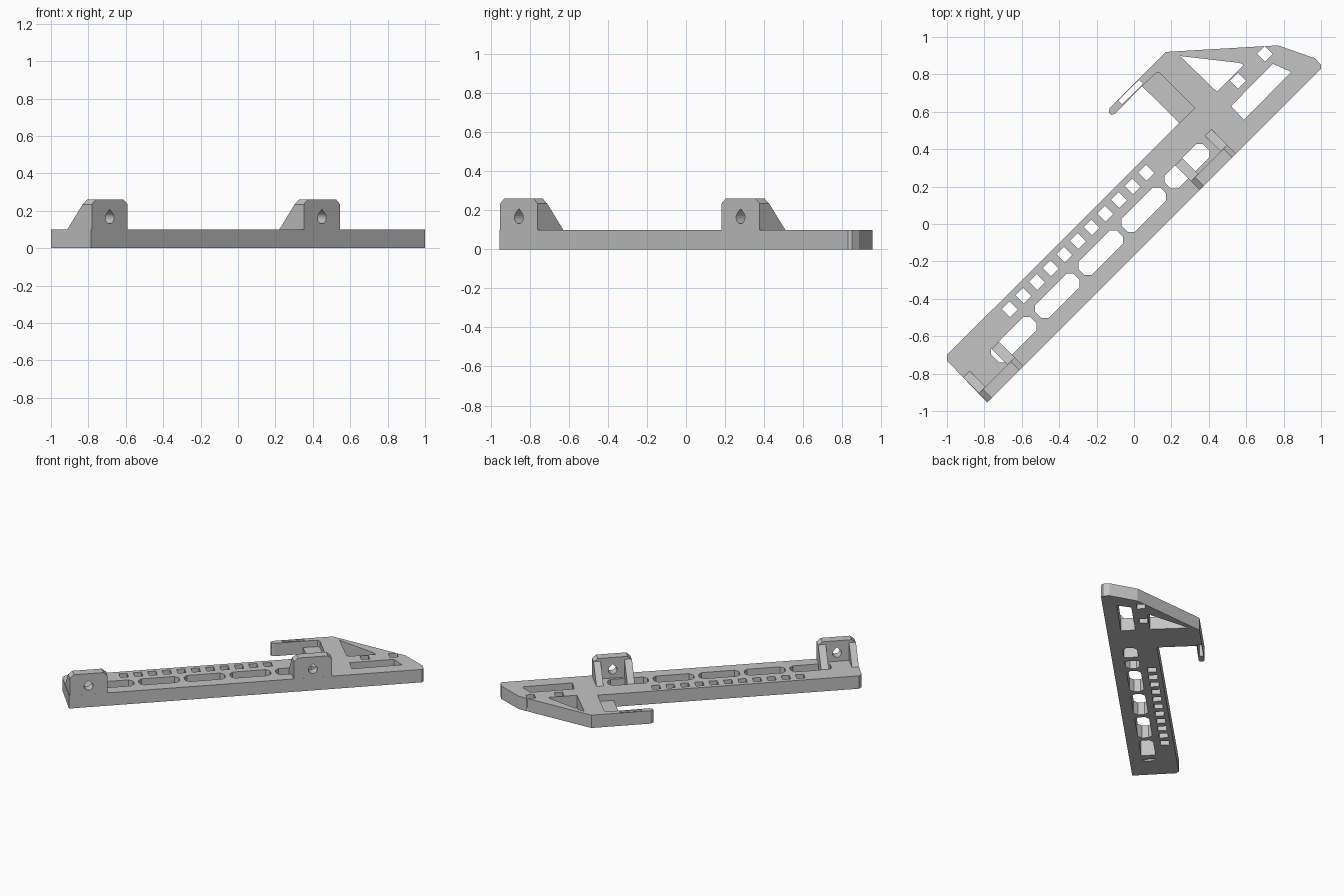
import bpy, bmesh, math
from mathutils import Matrix, Vector

if "Cube" in bpy.data.objects:
    bpy.data.objects.remove(bpy.data.objects["Cube"])

R2 = math.sqrt(2)
TOP = 0.10          # plate thickness
EDGE = -0.12        # long outer edge of the rail, in rail coordinates
TURN = Matrix.Rotation(math.radians(45), 4, 'Z')   # rail coordinates -> world

grey = bpy.data.materials.new("grey plastic")
grey.diffuse_color = (0.55, 0.55, 0.55, 1)
grey.use_nodes = True
grey.node_tree.nodes["Principled BSDF"].inputs["Base Color"].default_value = grey.diffuse_color


def prism(bm, ring, shift):
    """Closed prism from a planar ring of 3D points swept by a vector."""
    a = [bm.verts.new(p) for p in ring]
    b = [bm.verts.new(Vector(p) + Vector(shift)) for p in ring]
    bm.faces.new(a)
    bm.faces.new(b[::-1])
    for i in range(len(a)):
        j = (i + 1) % len(a)
        bm.faces.new((a[j], a[i], b[i], b[j]))


def finish(bm, name):
    bmesh.ops.recalc_face_normals(bm, faces=bm.faces[:])
    me = bpy.data.meshes.new(name)
    bm.to_mesh(me)
    bm.free()
    me.materials.append(grey)
    ob = bpy.data.objects.new(name, me)
    bpy.context.collection.objects.link(ob)
    return ob


def cut(ob, cutter):
    mod = ob.modifiers.new("cut", 'BOOLEAN')
    mod.operation = 'DIFFERENCE'
    mod.solver = 'EXACT'
    mod.object = cutter
    bpy.context.view_layer.objects.active = ob
    bpy.ops.object.modifier_apply(modifier=mod.name)
    bpy.data.objects.remove(cutter)


def rail(u, v):
    """Rail coordinates to world x, y."""
    return ((u - v) / R2, (u + v) / R2)


def rect(u0, u1, v0, v1, c0=0, c1=0):
    """Rectangle along the rail, chamfered at its start (c0) and end (c1)."""
    pts = []
    pts += [(u0, v1 - c0), (u0, v0 + c0)] if c0 else [(u0, v1), (u0, v0)]
    if c0:
        pts.append((u0 + c0, v0))
    if c1:
        pts += [(u1 - c1, v0), (u1, v0 + c1), (u1, v1 - c1), (u1 - c1, v1)]
    else:
        pts += [(u1, v0), (u1, v1)]
    if c0:
        pts.append((u0 + c0, v1))
    return [rail(*p) for p in pts]


# plate: rail, head and hooked arm in one outline
outline = [(-1, -0.70), (-1, -0.73), (-0.785, -0.955), (1, 0.83), (1, 0.85),
           (0.97, 0.885), (0.77, 0.955), (0.17, 0.92), (-0.13, 0.62),
           (-0.135, 0.595), (-0.12, 0.583), (-0.10, 0.59), (0.043, 0.737),
           (0.243, 0.54)]
bm = bmesh.new()
prism(bm, [(x, y, 0) for x, y in outline], (0, 0, TOP))
plate = finish(bm, "plate")

# through holes
holes = [
    [(0.246, 0.898), (0.567, 0.861), (0.588, 0.85), (0.444, 0.706)],   # head triangle
    [(0.519, 0.631), (0.743, 0.856), (0.84, 0.813), (0.588, 0.556)],   # head window
    [(-0.085, 0.66), (0.027, 0.77), (0.048, 0.749), (-0.064, 0.64)],   # arm slot
]
for x, y in ((0.556, 0.765), (0.70, 0.909)):                           # head squares
    u, v = (x + y) / R2, (y - x) / R2
    holes.append(rect(u - 0.03, u + 0.03, v - 0.03, v + 0.03))
for i in range(11):                                                    # row of small squares
    u = -0.792 + 0.1032 * i
    holes.append(rect(u - 0.029, u + 0.029, 0.117, 0.179))
bridges = {0: (-1.01, -0.955), 4: (0.378, 0.431)}
for i in range(5):                                                     # long slots
    u = -0.888 + 0.3265 * i
    a, b, v0, v1, c = u - 0.145, u + 0.145, -0.033, 0.068, 0.027
    if i in bridges:
        s, e = bridges[i]
        holes.append(rect(a, s, v0, v1, min(c, (s - a) * 0.8), 0))
        holes.append(rect(e, b, v0, v1, 0, c))
    else:
        holes.append(rect(a, b, v0, v1, c, c))
bm = bmesh.new()
for h in holes:
    prism(bm, [(x, y, -0.1) for x, y in h], (0, 0, 0.4))
cut(plate, finish(bm, "hole_cutter"))

# lowered step beside the arm
step = [(-0.0, 0.70), (0.043, 0.737), (0.118, 0.807), (0.139, 0.807), (0.326, 0.62),
        (0.243, 0.54), (0.20, 0.50)]
bm = bmesh.new()
prism(bm, [(x, y, 0.05) for x, y in step[1:6]], (0, 0, 0.2))
cut(plate, finish(bm, "step_cutter"))


def bracket(name, u0, u1, g0, g1):
    """Upright lug with a teardrop hole and a sloping gusset at each end."""
    h, inner = 0.26, -0.053
    profile = [(u0, TOP), (u1, TOP), (u1, h - 0.025), (u1 - 0.03, h),
               (u0 + 0.03, h), (u0, h - 0.025)]
    bm = bmesh.new()
    prism(bm, [(u, EDGE, z) for u, z in profile], (0, inner - EDGE, 0))
    lug = finish(bm, name + "_lug")
    # teardrop hole
    mid, zc, r = (u0 + u1) / 2, 0.163, 0.032
    drop = [(mid + r * math.cos(t), zc + r * math.sin(t))
            for t in (math.radians(135 + 270 * k / 16) for k in range(17))]
    drop.append((mid, zc + r * R2))
    bm = bmesh.new()
    prism(bm, [(u, -0.3, z) for u, z in drop], (0, 0.5, 0))
    cut(lug, finish(bm, "teardrop_cutter"))
    lug.data.transform(TURN)
    # gussets
    bm = bmesh.new()
    for a, b in ((u0, g0), (g1, u1)):
        prism(bm, [(a, inner, TOP), (a, 0.066, TOP), (a, inner, h - 0.022)], (b - a, 0, 0))
    finish(bm, name + "_gussets").data.transform(TURN)


bracket("rear_bracket", -1.225, -0.955, -1.176, -1.01)
bracket("head_bracket", 0.378, 0.652, 0.431, 0.602)
